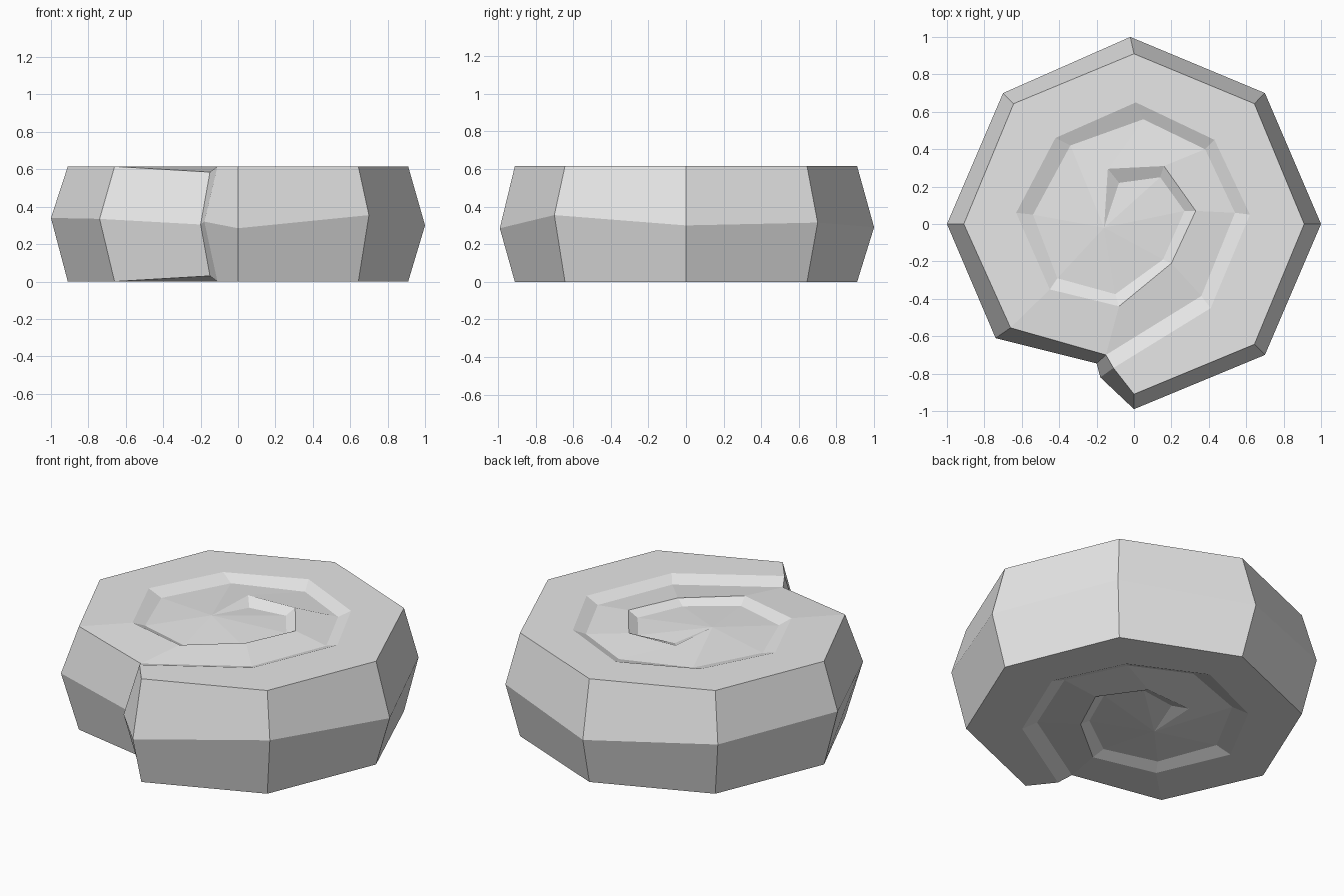
import bpy
import bmesh
from math import sin, cos, pi
from mathutils import Vector

default_cube = bpy.data.objects.get("Cube")
if default_cube:
    bpy.data.objects.remove(default_cube, do_unlink=True)

HEIGHT = 0.615
GROOVE = 0.03


def make_material(name, value):
    mat = bpy.data.materials.new(name)
    mat.use_nodes = True
    colour = (value, value, value, 1)
    mat.diffuse_color = colour
    mat.node_tree.nodes["Principled BSDF"].inputs["Base Color"].default_value = colour
    return mat


def octagon(radius, last):
    """Seven regular corners starting at the front, then the tucked-in corner."""
    angles = [(i - 2) * pi / 4 for i in range(7)]
    return [(radius * cos(a), radius * sin(a)) for a in angles] + [last]


# Outline of the outer turn: flat rim and wider bulging middle
rim = octagon(0.91, (-0.66, -0.555))
bulge = octagon(0.99, (-0.74, -0.61)) + [(-0.2, -0.745)]
bulge[2], bulge[6] = (1, 0), (-1, 0)
bulge[4] = (-0.02, 1)
bulge_heights = [0.285, 0.355, 0.3, 0.315, 0.29, 0.33, 0.34, 0.335, 0.305]

# Spiral groove: upper lip and foot, both wound from outside to centre
lip = [(-0.11, -0.77), (0.41, -0.45), (0.62, 0.05), (0.43, 0.45), (0.01, 0.65),
       (-0.42, 0.46), (-0.63, 0.06), (-0.45, -0.35), (-0.08, -0.44),
       (0.2, -0.21), (0.33, 0.07), (0.16, 0.31), (-0.14, 0.295)]
foot = [(-0.15, -0.7), (0.36, -0.385), (0.54, 0.06), (0.38, 0.4), (0.05, 0.56),
        (-0.34, 0.42), (-0.54, 0.05), (-0.41, -0.29), (-0.1, -0.375),
        (0.155, -0.19), (0.27, 0.07), (0.14, 0.25), (-0.08, 0.22)]

bm = bmesh.new()


def add_points(points, z):
    return [bm.verts.new((x, y, z)) for x, y in points]


# Shared middle edge of the side wall
middle = [bm.verts.new((x, y, z)) for (x, y), z in zip(bulge, bulge_heights)]
tip = bm.verts.new((-0.18, -0.82, 0.32))


def add_half(top):
    """Spiral face and half of the side wall, for the top or the underside."""
    def level(depth):
        return HEIGHT - depth if top else depth

    def face(*verts):
        bm.faces.new(verts if top else verts[::-1])

    high = add_points(lip, level(0))
    low = add_points(foot, level(GROOVE))
    outer = add_points(rim, level(0)) + low
    centre = bm.verts.new((-0.16, -0.02, level(0.005)))
    inner = high + [centre]

    # Rolled band, then the fan that closes it at the centre
    for i in range(len(outer) - 1):
        if i < len(high):
            face(outer[i], outer[i + 1], inner[i + 1], inner[i])
        else:
            face(outer[i], outer[i + 1], centre)

    # Sloping wall of the groove
    for i in range(len(high) - 1):
        face(high[i], high[i + 1], low[i + 1], low[i])
    face(high[-1], centre, low[-1])

    # Side wall and the loose end of the roll
    for i in range(len(middle) - 1):
        face(middle[i], middle[i + 1], outer[i + 1], outer[i])
    face(tip, middle[0], outer[0], high[0])
    face(middle[-1], tip, high[0], low[0])


add_half(True)
add_half(False)
bmesh.ops.recalc_face_normals(bm, faces=bm.faces)

mesh = bpy.data.meshes.new("spiral_roll")
bm.to_mesh(mesh)
bm.free()
mesh.materials.append(make_material("light_grey", 0.8))
roll = bpy.data.objects.new("spiral_roll", mesh)
bpy.context.collection.objects.link(roll)
